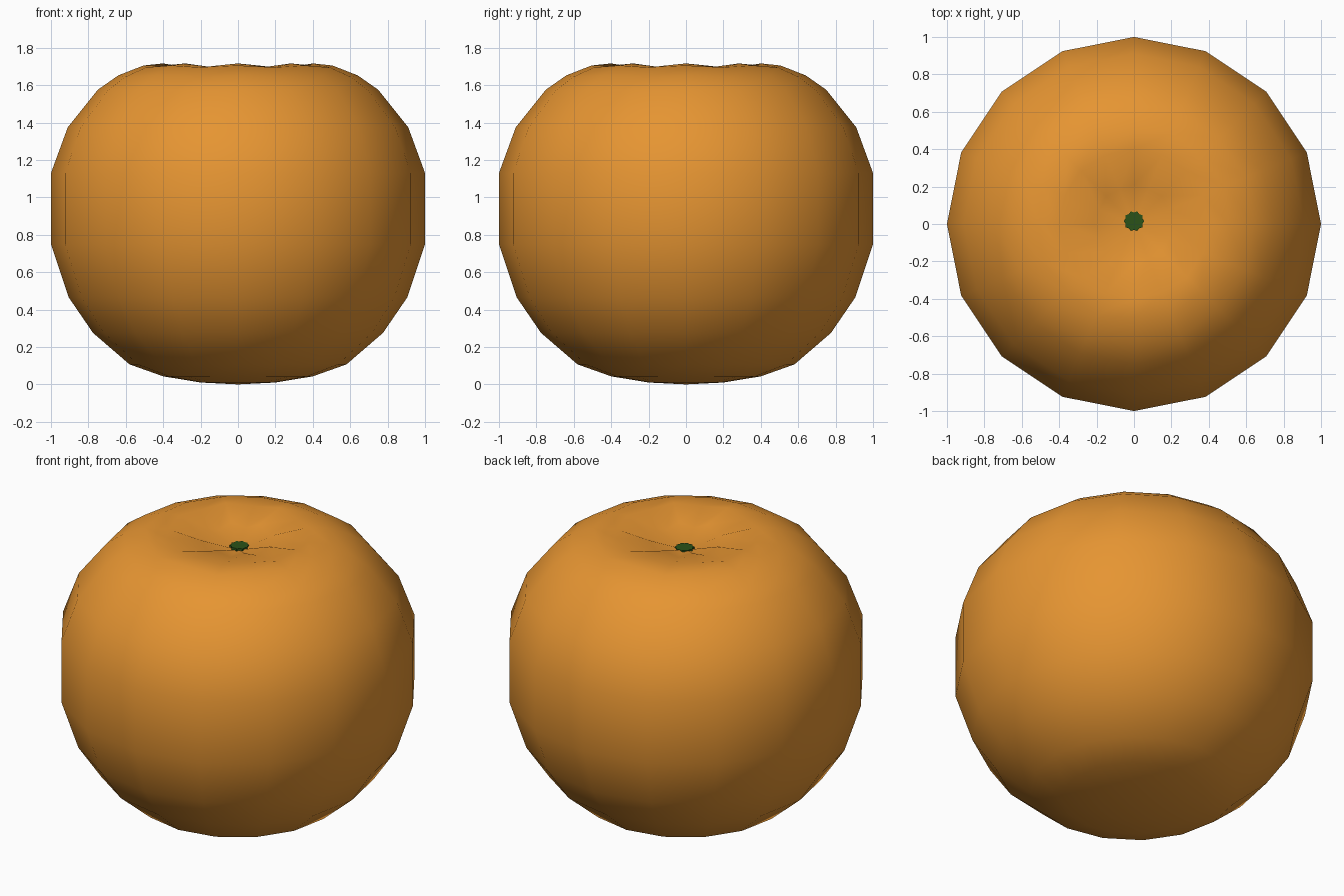
import bpy, bmesh, math

if "Cube" in bpy.data.objects:
    bpy.data.objects.remove(bpy.data.objects["Cube"])

SIDES = 16


def material(name, color):
    m = bpy.data.materials.new(name)
    m.diffuse_color = (*color, 1)
    m.use_nodes = True
    m.node_tree.nodes["Principled BSDF"].inputs["Base Color"].default_value = m.diffuse_color
    return m


def lathe(name, rings, bottom, top, sides, mat, centre=(0, 0), smooth=True):
    """Rings are (r_even, z_even, r_odd, z_odd), bottom to top."""
    bm = bmesh.new()
    loops = []
    for ring in rings:
        loop = []
        for i in range(sides):
            r, z = ring[:2] if i % 2 == 0 else ring[-2:]
            a = 2 * math.pi * i / sides
            loop.append(bm.verts.new((centre[0] + r * math.cos(a), centre[1] + r * math.sin(a), z)))
        loops.append(loop)
    low = bm.verts.new((*centre, bottom))
    high = bm.verts.new((*centre, top))
    for i in range(sides):
        j = (i + 1) % sides
        bm.faces.new((low, loops[0][j], loops[0][i]))
        for a, b in zip(loops, loops[1:]):
            bm.faces.new((a[i], a[j], b[j], b[i]))
        bm.faces.new((loops[-1][i], loops[-1][j], high))
    for f in bm.faces:
        f.smooth = smooth
    bmesh.ops.recalc_face_normals(bm, faces=bm.faces)
    me = bpy.data.meshes.new(name)
    bm.to_mesh(me)
    bm.free()
    me.materials.append(mat)
    ob = bpy.data.objects.new(name, me)
    bpy.context.collection.objects.link(ob)
    return ob


# Fruit body: squat globe with a softly lobed dimple on top
fruit_rings = [
    (0.20, 0.010), (0.40, 0.043), (0.58, 0.107), (0.775, 0.275), (0.905, 0.465),
    (1.0, 0.75), (1.0, 1.13), (0.91, 1.375), (0.75, 1.575),
    (0.64, 1.652, 0.65, 1.645), (0.505, 1.705, 0.53, 1.695),
    (0.40, 1.716, 0.40, 1.698), (0.21, 1.685, 0.20, 1.655),
]
lathe("fruit_body", fruit_rings, 0.0, 1.61, SIDES, material("orange_skin", (0.79, 0.30, 0.032)))

# Stem button: small flat scalloped disc sitting in the dimple
stem_rings = [(0.055, 1.59, 0.047, 1.59), (0.055, 1.634, 0.047, 1.634)]
lathe("stem_button", stem_rings, 1.59, 1.634, 20, material("stem_green", (0.024, 0.085, 0.009)),
      (0, 0.015), smooth=False)
